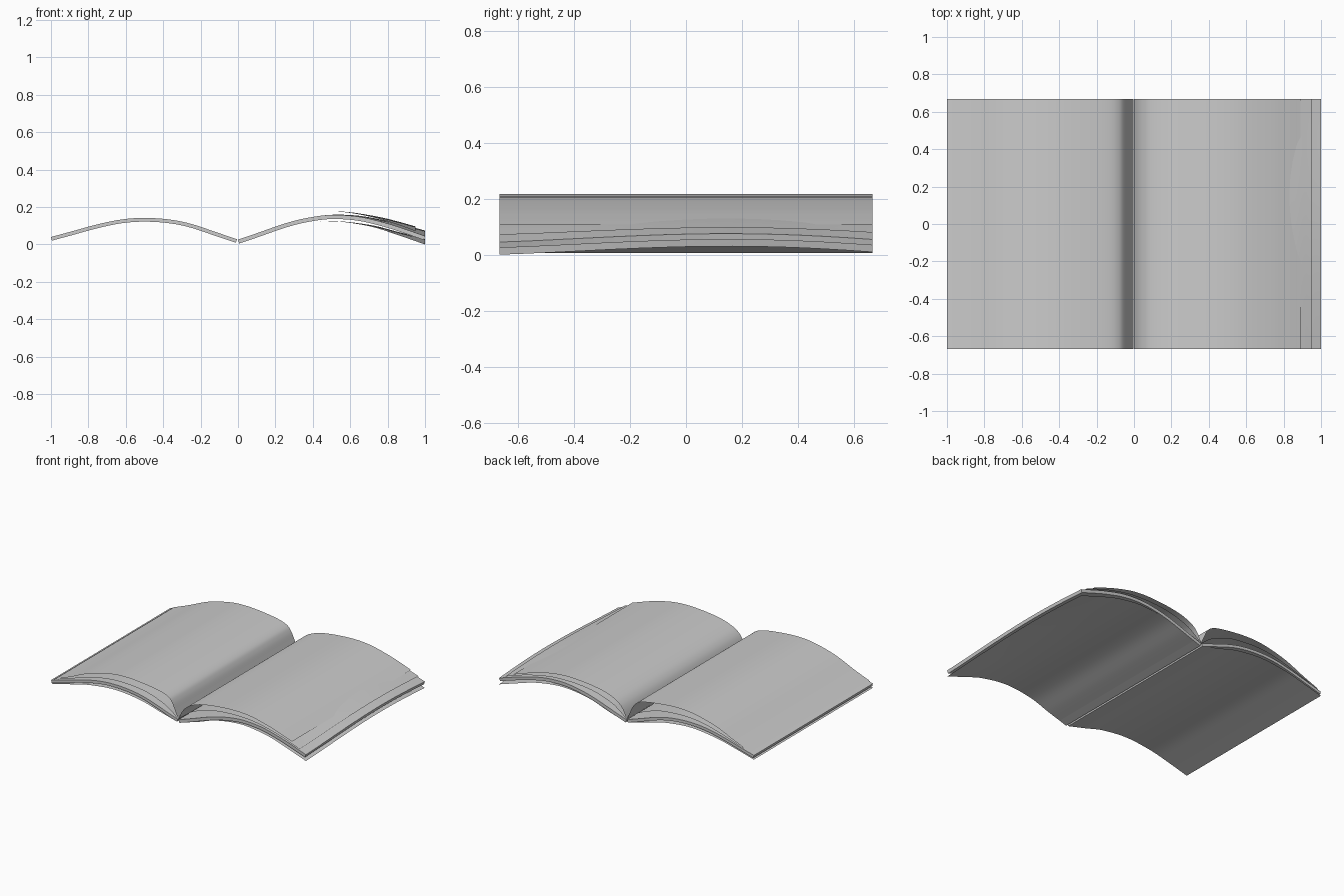
import bpy
import bmesh
import math
from mathutils import Vector

cube = bpy.data.objects.get("Cube")
if cube:
    bpy.data.objects.remove(cube, do_unlink=True)

HALF_DEPTH = 0.667
Y_STEPS = 16

# One paper colour for the whole book
paper = bpy.data.materials.new("paper grey")
paper.use_nodes = True
GREY = (0.6, 0.6, 0.6, 1.0)
paper.diffuse_color = GREY
paper.node_tree.nodes["Principled BSDF"].inputs["Base Color"].default_value = GREY


def smooth_path(points, steps=6):
    """Catmull-Rom curve through the (x, z) points."""
    p = [Vector(q) for q in points]
    p = [2 * p[0] - p[1]] + p + [2 * p[-1] - p[-2]]
    out = []
    for a, b, c, d in zip(p, p[1:], p[2:], p[3:]):
        for i in range(steps):
            t = i / steps
            out.append(0.5 * (2 * b + (c - a) * t + (2 * a - 5 * b + 4 * c - d) * t * t
                              + (3 * b - a - 3 * c + d) * t ** 3))
    return out + [p[-2]]


def edge_lift(x, y):
    """Gentle upward bow of the outer edge along the depth."""
    s = max(0.0, (x - 0.4) / 0.6) ** 2
    u = (y + HALF_DEPTH) / (2 * HALF_DEPTH)
    return 0.03 * s * math.sin(u ** 1.2 * math.pi * 0.9)


def sheet(name, points, thickness=0.0, bowed=False):
    """Curved sheet swept along the depth, optionally thickened downwards."""
    path = sorted(smooth_path(points), key=lambda q: q.x)
    bm = bmesh.new()
    rows = []
    for j in range(Y_STEPS + 1):
        y = HALF_DEPTH * (2 * j / Y_STEPS - 1)
        rows.append([bm.verts.new((q.x, y, q.y + (edge_lift(q.x, y) if bowed else 0)))
                     for q in path])
    for r0, r1 in zip(rows, rows[1:]):
        for i in range(len(path) - 1):
            bm.faces.new((r0[i], r0[i + 1], r1[i + 1], r1[i]))
    mesh = bpy.data.meshes.new(name)
    bm.to_mesh(mesh)
    bm.free()
    mesh.materials.append(paper)
    ob = bpy.data.objects.new(name, mesh)
    bpy.context.collection.objects.link(ob)
    bpy.ops.object.select_all(action="DESELECT")
    ob.select_set(True)
    bpy.context.view_layer.objects.active = ob
    if thickness:
        mod = ob.modifiers.new("thickness", "SOLIDIFY")
        mod.thickness = thickness
        mod.offset = -1
        bpy.ops.object.modifier_apply(modifier=mod.name)
    bpy.ops.object.shade_smooth_by_angle(angle=math.radians(35))
    return ob


# Covers
sheet("right_cover", [(-0.015, 0.01), (-0.15, 0.045), (-0.3, 0.085), (-0.5, 0.105),
                      (-0.7, 0.085), (-0.85, 0.05), (-1, 0.01)])
sheet("left_cover", [(0.015, 0.01), (0.15, 0.05), (0.3, 0.1), (0.5, 0.124),
                     (0.7, 0.098), (0.85, 0.052), (1, 0.0)], bowed=True)

# Page stacks
sheet("right_page_stack", [(-0.005, 0.028), (-0.1, 0.06), (-0.25, 0.11), (-0.37, 0.134),
                           (-0.5, 0.142), (-0.62, 0.134), (-0.75, 0.108), (-0.9, 0.067),
                           (-1, 0.04)], thickness=0.02)
sheet("left_page_stack", [(0.0, 0.026), (0.1, 0.06), (0.25, 0.112), (0.37, 0.142),
                          (0.5, 0.158), (0.65, 0.148), (0.8, 0.112), (0.9, 0.08),
                          (1, 0.045)], thickness=0.022, bowed=True)

# Loose middle pages
sheet("right_middle_page", [(-0.004, 0.03), (-0.06, 0.075), (-0.12, 0.11), (-0.24, 0.152),
                            (-0.35, 0.168), (-0.47, 0.173), (-0.6, 0.16), (-0.75, 0.122),
                            (-0.9, 0.074), (-0.98, 0.049)])
sheet("left_middle_page", [(0.0, 0.03), (0.06, 0.078), (0.12, 0.115), (0.24, 0.155),
                           (0.35, 0.172), (0.47, 0.177), (0.6, 0.169), (0.75, 0.138),
                           (0.86, 0.104), (0.95, 0.071)], bowed=True)

# Loose top pages
sheet("right_top_page", [(-0.003, 0.03), (-0.025, 0.08), (-0.05, 0.132), (-0.08, 0.165),
                         (-0.14, 0.188), (-0.26, 0.207), (-0.4, 0.217), (-0.53, 0.208),
                         (-0.7, 0.166), (-0.85, 0.102), (-0.97, 0.055)])
sheet("left_top_page", [(0.0, 0.03), (0.025, 0.085), (0.055, 0.123), (0.1, 0.152),
                        (0.18, 0.18), (0.3, 0.199), (0.45, 0.208), (0.58, 0.198),
                        (0.72, 0.165), (0.82, 0.133), (0.89, 0.108)])
